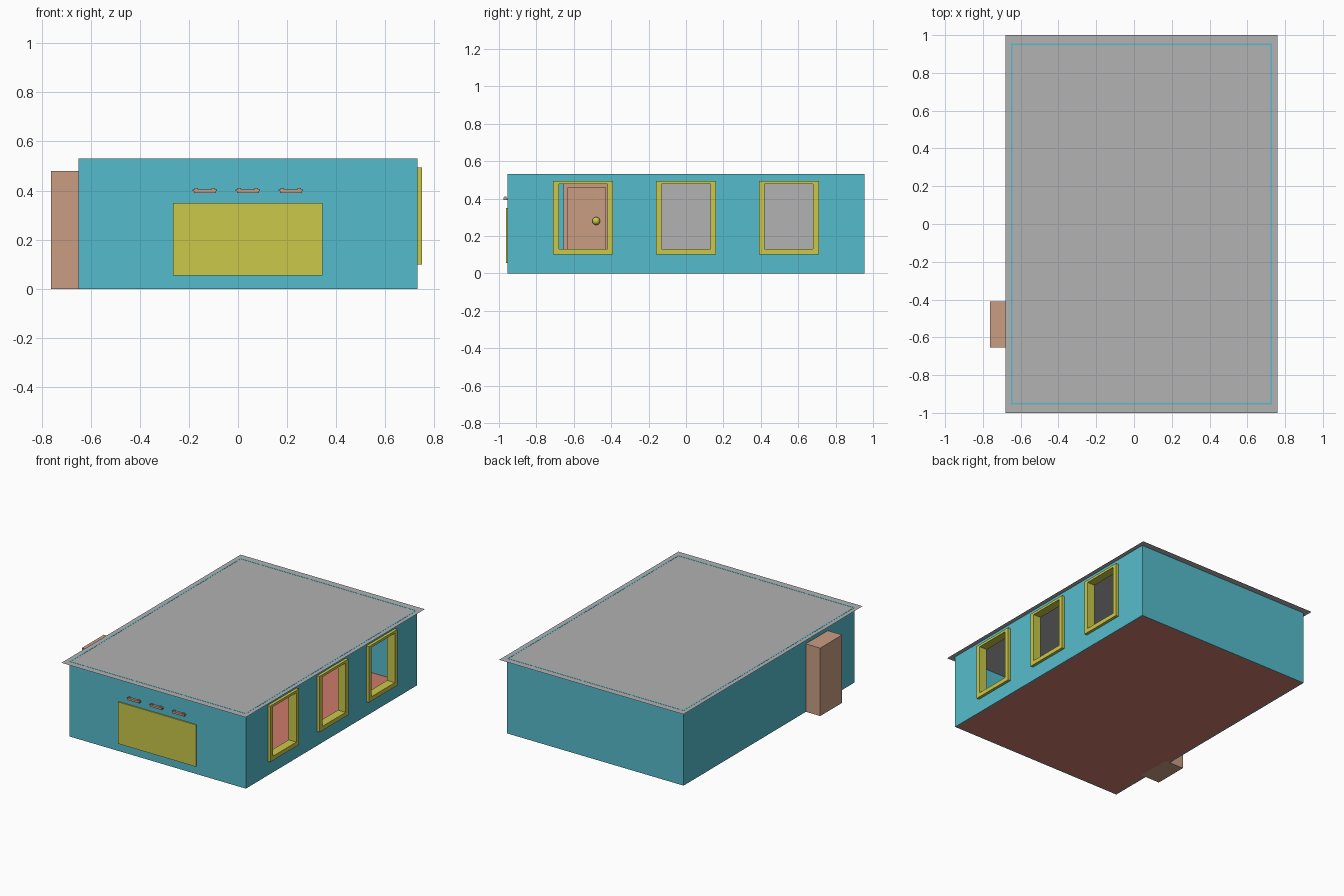
import bpy
import bmesh
from mathutils import Vector

cube = bpy.data.objects.get("Cube")
if cube:
    bpy.data.objects.remove(cube, do_unlink=True)


def material(name, hex_code):
    rgb = [int(hex_code[i:i + 2], 16) / 255 for i in (0, 2, 4)]
    lin = [c / 12.92 if c < 0.04 else ((c + 0.055) / 1.055) ** 2.4 for c in rgb]
    mat = bpy.data.materials.new(name)
    mat.use_nodes = True
    mat.diffuse_color = (*lin, 1)
    mat.node_tree.nodes["Principled BSDF"].inputs["Base Color"].default_value = (*lin, 1)
    return mat


TEAL = material("teal wall", "55BCCC")
YELLOW = material("yellow trim", "CAC84A")
TAN = material("tan wood", "CA9D84")
GREY = material("grey roof", "B2B2B2")
ROSE = material("rose floor", "CD7B6A")


def finish(name, bm, mat):
    bmesh.ops.recalc_face_normals(bm, faces=bm.faces)
    mesh = bpy.data.meshes.new(name)
    bm.to_mesh(mesh)
    bm.free()
    mesh.materials.append(mat)
    obj = bpy.data.objects.new(name, mesh)
    bpy.context.collection.objects.link(obj)
    return obj


def box(name, x, y, z, mat):
    """Box from (low, high) ranges."""
    bm = bmesh.new()
    bmesh.ops.create_cube(bm, size=1)
    for v in bm.verts:
        v.co = Vector([(r[0] + r[1]) / 2 + c * (r[1] - r[0])
                       for r, c in zip((x, y, z), v.co)])
    return finish(name, bm, mat)


def sheet(name, x, y, z, mat):
    """Flat horizontal sheet."""
    bm = bmesh.new()
    corners = [(x[0], y[0]), (x[1], y[0]), (x[1], y[1]), (x[0], y[1])]
    bm.faces.new([bm.verts.new((a, b, z)) for a, b in corners])
    return finish(name, bm, mat)


def frame(name, x, outer, inner, mat):
    """Rectangular ring facing x; outer and inner are (y0, y1, z0, z1)."""
    bm = bmesh.new()
    loops = []
    for px, (y0, y1, z0, z1) in ((x[0], outer), (x[1], outer), (x[1], inner), (x[0], inner)):
        loops.append([bm.verts.new((px, a, b))
                      for a, b in ((y0, z0), (y1, z0), (y1, z1), (y0, z1))])
    for k in range(4):
        a, b = loops[k], loops[(k + 1) % 4]
        for i in range(4):
            j = (i + 1) % 4
            bm.faces.new((a[i], a[j], b[j], b[i]))
    return finish(name, bm, mat)


# Main shell
X0, X1, Y0, Y1, H = -0.65, 0.73, -0.955, 0.955, 0.53
T = 0.008
sheet("floor", (X0, X1), (Y0, Y1), 0, ROSE)
sheet("roof", (-0.68, 0.76), (-1, 1), H - 0.001, GREY)
box("front_wall", (X0, X1), (Y0, Y0 + T), (0, H), TEAL)
box("back_wall", (X0, X1), (Y1 - T, Y1), (0, H), TEAL)
box("left_side_wall", (X0, X0 + T), (Y0 + T, Y1 - T), (0, H), TEAL)
window_wall = box("window_wall", (X1 - T, X1), (Y0 + T, Y1 - T), (0, H), TEAL)

# Window openings and deep frames
cutters = []
for i, y in enumerate((-0.55, 0, 0.55)):
    cutter = box("window_cutter", (X1 - 0.1, X1 + 0.1),
                 (y - 0.145, y + 0.145), (0.115, 0.487), TEAL)
    cutter.hide_render = True
    cutters.append(cutter)
    mod = window_wall.modifiers.new("opening", "BOOLEAN")
    mod.operation = "DIFFERENCE"
    mod.solver = "EXACT"
    mod.object = cutter
    frame(f"window_frame_{i + 1}", (X1 - 0.04, X1 + 0.02),
          (y - 0.16, y + 0.16, 0.10, 0.495),
          (y - 0.13, y + 0.13, 0.13, 0.478), YELLOW)

bpy.context.view_layer.update()
evaluated = window_wall.evaluated_get(bpy.context.evaluated_depsgraph_get())
cut_mesh = bpy.data.meshes.new_from_object(evaluated)
window_wall.modifiers.clear()
window_wall.data = cut_mesh
for cutter in cutters:
    bpy.data.objects.remove(cutter, do_unlink=True)

# Doorway block through the side wall, with stepped casing and knob inside
box("door_block", (-0.762, -0.625), (-0.655, -0.41), (0, 0.48), TAN)
frame("door_casing", (-0.625, -0.61), (-0.655, -0.41, 0, 0.48),
      (-0.63, -0.43, 0.012, 0.46), TAN)
box("door_panel", (-0.625, -0.617), (-0.62, -0.44), (0.02, 0.45), TAN)
bm = bmesh.new()
bmesh.ops.create_uvsphere(bm, u_segments=20, v_segments=12, radius=0.021)
bmesh.ops.translate(bm, verts=bm.verts, vec=(-0.595, -0.48, 0.28))
for f in bm.faces:
    f.smooth = True
finish("door_knob", bm, YELLOW)

# Pale board along the inside wall
box("wall_board", (X0 + T, X0 + T + 0.012), (-0.25, 0.8), (0.08, 0.51), GREY)

# Front sign plate and the small fixtures above it
box("front_plate", (-0.265, 0.345), (Y0 - 0.008, Y0), (0.055, 0.35), YELLOW)
for i, x in enumerate((-0.135, 0.04, 0.215)):
    box(f"fixture_base_{i + 1}", (x - 0.045, x + 0.045), (Y0 - 0.02, Y0), (0.391, 0.399), TAN)
    box(f"fixture_bar_{i + 1}", (x - 0.05, x + 0.05), (Y0 - 0.02, Y0 - 0.004), (0.399, 0.405), TAN)
    for side in (-1, 1):
        cx = x + side * 0.035
        box(f"fixture_tip_{i + 1}", (cx - 0.007, cx + 0.007),
            (Y0 - 0.016, Y0 - 0.006), (0.405, 0.41), TAN)
